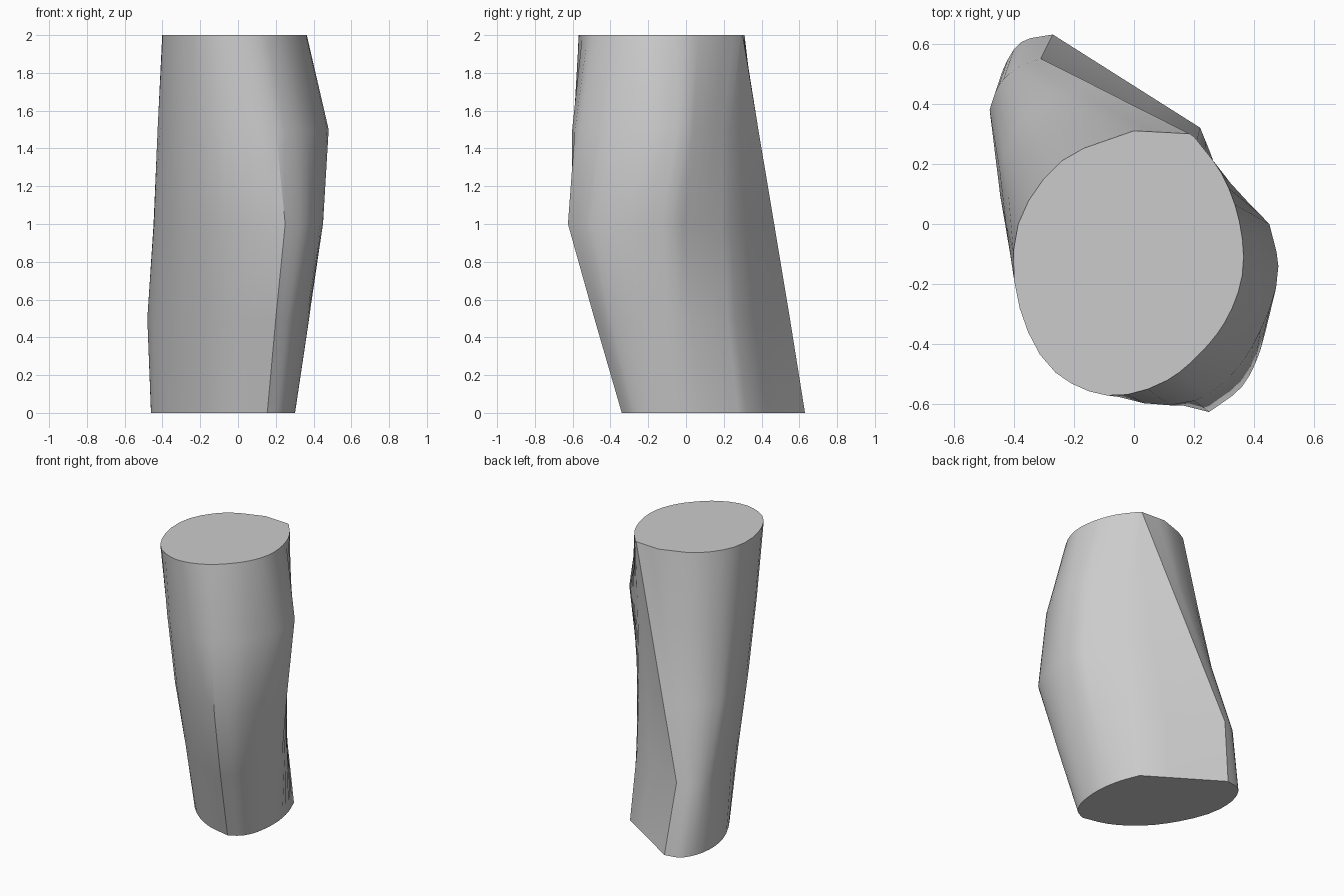
import bpy, bmesh, math
from mathutils import Vector

if "Cube" in bpy.data.objects:
    bpy.data.objects.remove(bpy.data.objects["Cube"])

# Horizontal sections, counter-clockwise from the front ridge
HEIGHTS = (0.0, 0.5, 1.0, 1.5, 2.0)
S0 = [(.155, -.34), (.23, -.295), (.27, -.23), (.298, -.10), (.30, .03), (.27, .19), (.22, .32),
      (-.27, .63), (-.375, .605), (-.435, .515), (-.46, .32), (-.36, .03), (-.205, -.175), (-.02, -.297)]
S1 = [(.20, -.485), (.285, -.43), (.335, -.34), (.37, -.20), (.37, -.03), (.295, .135), (.205, .26),
      (-.31, .55), (-.395, .515), (-.45, .46), (-.48, .38), (-.40, .05), (-.235, -.255), (0, -.425)]
S2 = [(.25, -.625), (.36, -.54), (.42, -.42), (.45, -.25), (.44, -.07), (.322, .097), (.21, .235),
      (-.145, .467), (-.26, .43), (-.385, .33), (-.447, .18), (-.39, -.08), (-.26, -.345), (0, -.553)]
S3 = [(.20, -.588), (.335, -.49), (.42, -.355), (.48, -.14), (.45, 0), (.335, .118), (.222, .232),
      (.02, .383), (-.11, .36), (-.31, .27), (-.417, .09), (-.387, -.19), (-.26, -.43), (-.05, -.575)]
S4 = [(.11, -.52), (.22, -.43), (.30, -.33), (.36, -.17), (.35, .01), (.29, .17), (.20, .29),
      (.185, .30), (0, .31), (-.24, .21), (-.385, 0), (-.38, -.28), (-.26, -.495), (-.09, -.57)]
# Sharp points of each section: front ridge, right bend, back edges, left bend
CORNERS = ({0, 6, 7}, {0, 6, 7, 10}, {0, 4, 6, 7}, {4, 6, 7}, {6, 7, 8})
STEPS = 3


def smooth_ring(points, corners):
    """Rounds a section with a spline, keeping the corners sharp."""
    p = [Vector(q) for q in points]
    n = len(p)

    def tangent(i):
        before, after = p[i] - p[i - 1], p[(i + 1) % n] - p[i]
        a, b = before.length, after.length
        return (before / a * b + after / b * a) / (a + b)

    ring = []
    for i in range(n):
        j = (i + 1) % n
        d = p[j] - p[i]
        ti = d if i in corners else tangent(i) * d.length
        tj = d if j in corners else tangent(j) * d.length
        for k in range(STEPS):
            t = k / STEPS
            ring.append(p[i] * (2*t**3 - 3*t**2 + 1) + ti * (t**3 - 2*t**2 + t)
                        + p[j] * (3*t**2 - 2*t**3) + tj * (t**3 - t**2))
    return ring


# Column: sections joined by faces, closed at both ends
bm = bmesh.new()
rings = [[bm.verts.new((q.x, q.y, z)) for q in smooth_ring(s, c)]
         for s, c, z in zip((S0, S1, S2, S3, S4), CORNERS, HEIGHTS)]
for low, high in zip(rings, rings[1:]):
    n = len(low)
    for i in range(n):
        j = (i + 1) % n
        bm.faces.new((low[i], low[j], high[j], high[i]))
bm.faces.new(rings[0][::-1])
bm.faces.new(rings[-1])
bmesh.ops.recalc_face_normals(bm, faces=bm.faces)
mesh = bpy.data.meshes.new("column")
bm.to_mesh(mesh)
bm.free()

column = bpy.data.objects.new("column", mesh)
bpy.context.collection.objects.link(column)
grey = bpy.data.materials.new("light grey")
grey.diffuse_color = (0.6, 0.6, 0.6, 1)
grey.use_nodes = True
grey.node_tree.nodes["Principled BSDF"].inputs["Base Color"].default_value = grey.diffuse_color
mesh.materials.append(grey)

bpy.context.view_layer.objects.active = column
column.select_set(True)
bpy.ops.object.shade_smooth_by_angle(angle=math.radians(30))
